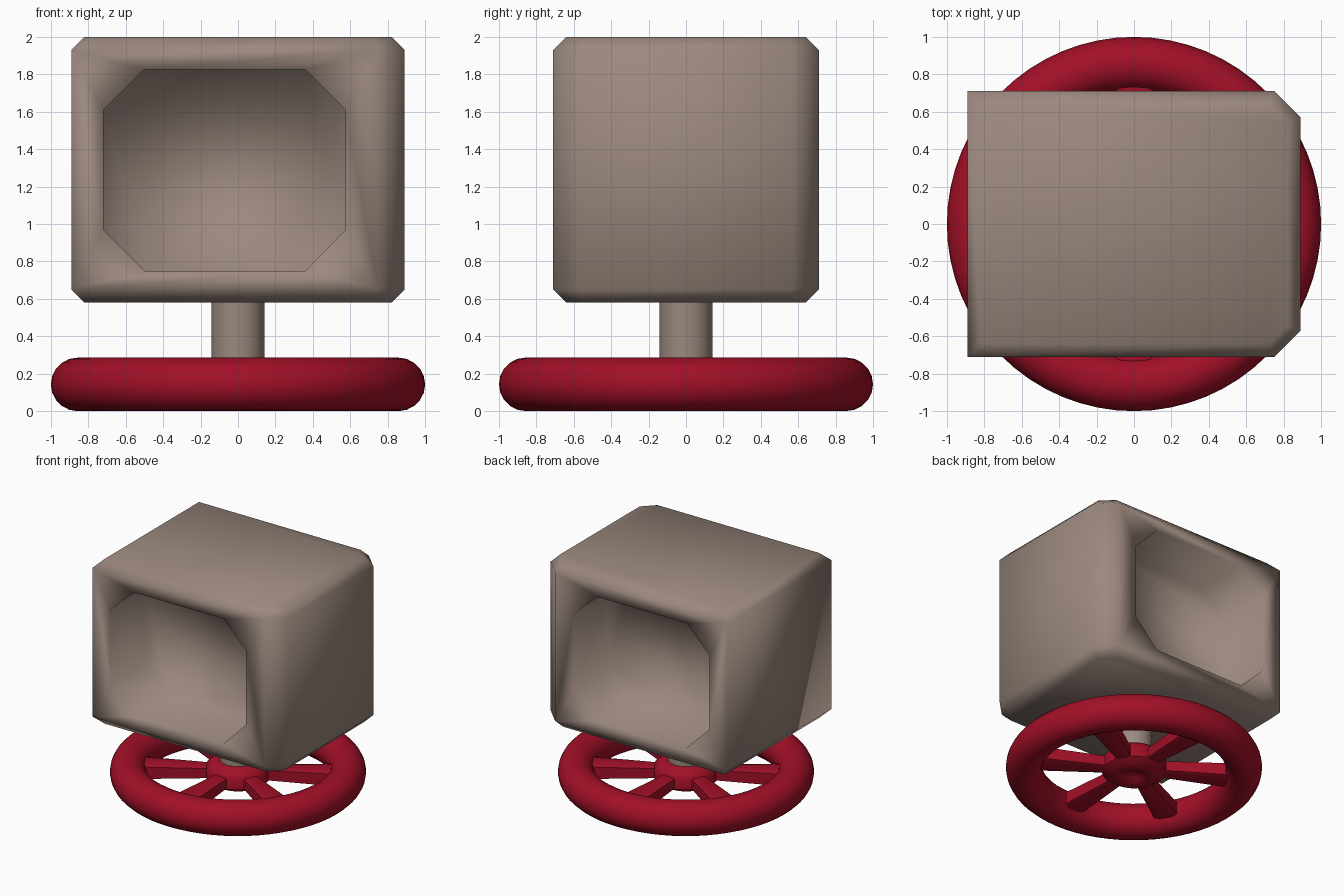
import bpy, bmesh, math
from mathutils import Matrix, Vector

if "Cube" in bpy.data.objects:
    bpy.data.objects.remove(bpy.data.objects["Cube"])


def material(name, color):
    m = bpy.data.materials.new(name)
    m.diffuse_color = (*color, 1)
    m.use_nodes = True
    m.node_tree.nodes["Principled BSDF"].inputs["Base Color"].default_value = m.diffuse_color
    return m


taupe = material("taupe", (0.33, 0.25, 0.21))
red = material("deep_red", (0.36, 0.005, 0.02))


def finish(name, bm, mat, sharp_angle=None):
    bmesh.ops.recalc_face_normals(bm, faces=bm.faces)
    me = bpy.data.meshes.new(name)
    bm.to_mesh(me)
    bm.free()
    me.materials.append(mat)
    ob = bpy.data.objects.new(name, me)
    bpy.context.collection.objects.link(ob)
    for p in me.polygons:
        p.use_smooth = True
    if sharp_angle:
        bpy.ops.object.select_all(action='DESELECT')
        ob.select_set(True)
        bpy.context.view_layer.objects.active = ob
        bpy.ops.object.shade_smooth_by_angle(angle=math.radians(sharp_angle))
    return ob


def lathe(name, profile, steps, mat, closed=False, sharp_angle=None):
    """Spin (radius, z) points about z; radius 0 ends become poles."""
    bm = bmesh.new()
    rings = []
    for r, z in profile:
        if r == 0:
            rings.append([bm.verts.new((0, 0, z))] * steps)
        else:
            rings.append([bm.verts.new((r * math.cos(2 * math.pi * i / steps),
                                        r * math.sin(2 * math.pi * i / steps), z))
                          for i in range(steps)])
    n = len(rings)
    for k in range(n if closed else n - 1):
        a, b = rings[k], rings[(k + 1) % n]
        for i in range(steps):
            j = (i + 1) % steps
            bm.faces.new(list(dict.fromkeys((a[i], a[j], b[j], b[i]))))
    return finish(name, bm, mat, sharp_angle)


# Housing: six-sided plan, chamfered top and bottom, octagonal pocket front and back
bm = bmesh.new()
wide = [(-.89, -.71), (.75, -.71), (.89, -.57), (.89, .57), (.75, .71), (-.89, .71)]
small = [(-.82, -.64), (.72, -.64), (.82, -.54), (.82, .54), (.72, .64), (-.82, .64)]
levels = [(small, .58), (wide, .65), (wide, 1.93), (small, 2.0)]
rings = [[bm.verts.new((x, y, z)) for x, y in plan] for plan, z in levels]
for k in range(3):
    for i in range(6):
        if k == 1 and i in (0, 4):      # openings go here
            continue
        j = (i + 1) % 6
        bm.faces.new((rings[k][i], rings[k][j], rings[k + 1][j], rings[k + 1][i]))
bm.faces.new(rings[0])
bm.faces.new(rings[3])

octagon = [(-.72, .97), (-.50, .75), (.36, .75), (.575, .97),
           (.575, 1.61), (.36, 1.825), (-.50, 1.825), (-.72, 1.61)]
POCKET = 0.48
for side, left, right in ((-1, 0, 1), (1, 5, 4)):
    corner = [rings[1][left], rings[1][right], rings[2][right], rings[2][left]]
    rim = [bm.verts.new((x, side * .71, z)) for x, z in octagon]
    back = [bm.verts.new((x, side * (.71 - POCKET), z)) for x, z in octagon]
    for i in range(4):
        a, b, c = rim[2 * i], rim[2 * i + 1], rim[(2 * i + 2) % 8]
        bm.faces.new((corner[i], a, b))
        bm.faces.new((corner[i], b, c, corner[(i + 1) % 4]))
    for i in range(8):
        j = (i + 1) % 8
        bm.faces.new((rim[i], rim[j], back[j], back[i]))
    bm.faces.new(back)
finish("housing", bm, taupe)

# Post between the wheel and the housing
lathe("post", [(0, .15), (.142, .15), (.142, .6), (0, .6)], 16, taupe, sharp_angle=40)

# Wheel rim
tube = [(.857 + .143 * math.cos(2 * math.pi * i / 20),
         .143 + .143 * math.sin(2 * math.pi * i / 20)) for i in range(20)]
lathe("wheel_rim", tube, 64, red, closed=True)

# Hub with a small dimple underneath
lathe("wheel_hub", [(0, .09), (.06, .09), (.09, .055), (.18, .055), (.25, .10),
                    (.25, .20), (.20, .25), (0, .25)], 24, red, sharp_angle=50)

# Six spokes that widen toward the rim
bm = bmesh.new()
for s in range(6):
    rot = Matrix.Rotation(math.radians(30 + 60 * s), 4, 'Z')
    ends = []
    for x, w, h in ((.18, .055, .05), (.78, .10, .065)):
        ends.append([bm.verts.new(rot @ Vector((x, sy * w, .145 + sz * h)))
                     for sy, sz in ((-1, -.8), (-.6, -1), (.6, -1), (1, -.8),
                                    (1, .8), (.6, 1), (-.6, 1), (-1, .8))])
    for i in range(8):
        j = (i + 1) % 8
        bm.faces.new((ends[0][i], ends[0][j], ends[1][j], ends[1][i]))
    bm.faces.new(ends[0])
    bm.faces.new(ends[1])
finish("wheel_spokes", bm, red, sharp_angle=60)
